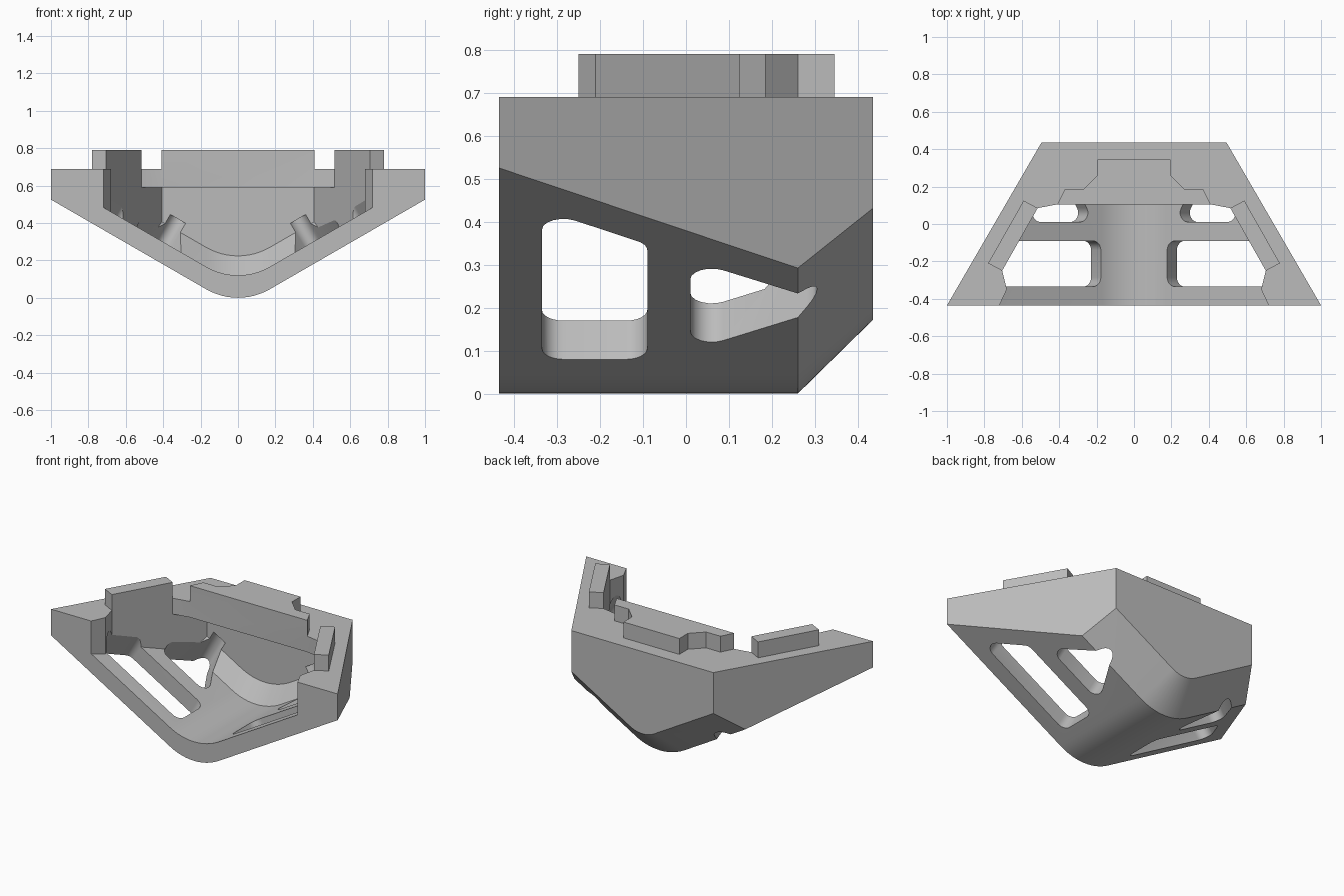
import bpy, bmesh, math
from mathutils import Vector

cube = bpy.data.objects.get("Cube")
if cube:
    bpy.data.objects.remove(cube)

grey = bpy.data.materials.new("plain grey")
grey.use_nodes = True
tone = (0.5, 0.5, 0.5, 1)
grey.diffuse_color = tone
grey.node_tree.nodes["Principled BSDF"].inputs["Base Color"].default_value = tone

SLOPE = math.radians(30)
APEX = -0.052           # height where the two sloped floors would meet
TOP = 0.69


def loft(name, rings):
    """Solid through closed rings of equal length, capped at both ends."""
    bm = bmesh.new()
    loops = [[bm.verts.new(p) for p in ring] for ring in rings]
    n = len(loops[0])
    for a, b in zip(loops, loops[1:]):
        for i in range(n):
            j = (i + 1) % n
            bm.faces.new((a[i], a[j], b[j], b[i]))
    bm.faces.new(loops[0])
    bm.faces.new(loops[-1])
    bmesh.ops.recalc_face_normals(bm, faces=bm.faces)
    mesh = bpy.data.meshes.new(name)
    bm.to_mesh(mesh)
    bm.free()
    mesh.materials.append(grey)
    ob = bpy.data.objects.new(name, mesh)
    bpy.context.collection.objects.link(ob)
    return ob


def prism(name, pts, z0, z1):
    return loft(name, [[(x, y, z) for x, y in pts] for z in (z0, z1)])


def both(half):
    """Complete a half outline with its mirror image."""
    return half + [(-x, y) for x, y in reversed(half)]


def vee(y, apex, radius, top):
    """Cross-section with a rounded V bottom and a flat top."""
    x = (top - apex) / math.tan(SLOPE)
    centre = apex + radius / math.cos(SLOPE)
    ring = [(-x, y, top)]
    for i in range(13):
        a = -SLOPE + 2 * SLOPE * i / 12
        ring.append((radius * math.sin(a), y, centre - radius * math.cos(a)))
    return ring + [(x, y, top)]


def boolean(ob, tool, operation):
    mod = ob.modifiers.new(operation, 'BOOLEAN')
    mod.operation = operation
    mod.solver = 'EXACT'
    mod.object = tool
    bpy.context.view_layer.objects.active = ob
    bpy.ops.object.modifier_apply(modifier=mod.name)
    bpy.data.objects.remove(tool)


def rounded(corners, radius, steps=6):
    """Polygon with every corner replaced by an arc."""
    out = []
    n = len(corners)
    for i in range(n):
        c = Vector(corners[i])
        u = (Vector(corners[i - 1]) - c).normalized()
        v = (Vector(corners[(i + 1) % n]) - c).normalized()
        half = u.angle(v) / 2
        sweep = math.pi - 2 * half
        mid = c + (u + v).normalized() * radius / math.sin(half)
        start = c + u * radius / math.tan(half) - mid
        end = c + v * radius / math.tan(half) - mid
        for k in range(steps + 1):
            w = sweep * k / steps
            arm = (start * math.sin(sweep - w) + end * math.sin(w)) / math.sin(sweep)
            out.append(tuple(mid + arm))
    return out


def slot(name, corners, radius, side):
    """Cutter square to the sloped floor; corners are (x, y) on the underside."""
    flat = rounded([(x / math.cos(SLOPE), y) for x, y in corners], radius)
    inward = Vector((-math.sin(SLOPE), 0, math.cos(SLOPE)))
    rings = []
    for depth in (-0.1, 0.25):
        ring = []
        for s, y in flat:
            p = Vector((s * math.cos(SLOPE), y, APEX + s * math.sin(SLOPE))) + inward * depth
            ring.append((side * p.x, p.y, p.z))
        rings.append(ring)
    return loft(name, rings)


# Outer shell: V trough with a rising back, trimmed to a trapezoid
body = loft("bracket_body", [vee(-0.435, APEX, 0.34, TOP),
                             vee(0.26, APEX, 0.34, TOP),
                             vee(0.435, APEX + 0.198, 0.17, TOP)])
trim = prism("trim", both([(1.058, -0.535), (0.437, 0.535)]), -0.5, 1)
boolean(body, trim, 'INTERSECT')

# Raised tabs on the rim
side_tab = [(0.705, -0.25), (0.78, -0.21), (0.59, 0.125), (0.515, 0.085)]
back_tab = both([(0.41, 0.105), (0.37, 0.185), (0.27, 0.185),
                 (0.195, 0.26), (0.195, 0.345)])
for name, pts in (("left_tab", side_tab),
                  ("right_tab", [(-x, y) for x, y in side_tab]),
                  ("back_tab", back_tab)):
    boolean(body, prism(name, pts, 0.65, 0.79), 'UNION')

# Cavity: deep below the back ledge, shorter above it
front = [(0.80, -0.6), (0.72, -0.435), (0.68, -0.35), (0.705, -0.25)]
cavity = loft("cavity", [vee(-0.5, APEX + 0.12, 0.34, 0.59),
                         vee(0.183, APEX + 0.12, 0.34, 0.59),
                         vee(0.275, APEX + 0.225, 0.34, 0.59)])
walls = prism("walls", both(front + [(0.515, 0.085), (0.407, 0.274)]), -0.5, 1)
boolean(cavity, walls, 'INTERSECT')
boolean(body, cavity, 'DIFFERENCE')
opening = prism("opening", both(front + [(0.515, 0.085), (0.41, 0.105)]), 0.57, 1)
boolean(body, opening, 'DIFFERENCE')

# Rounded windows through both sloped floors
front_slot = [(0.229, -0.335), (0.832, -0.335), (0.692, -0.09), (0.229, -0.09)]
back_slot = [(0.264, 0.01), (0.629, 0.01), (0.446, 0.35)]
for side in (1, -1):
    boolean(body, slot("front_slot", front_slot, 0.05, side), 'DIFFERENCE')
    boolean(body, slot("back_slot", back_slot, 0.05, side), 'DIFFERENCE')

bpy.ops.object.select_all(action='DESELECT')
body.select_set(True)
bpy.context.view_layer.objects.active = body
bpy.ops.object.shade_smooth_by_angle(angle=math.radians(25))
